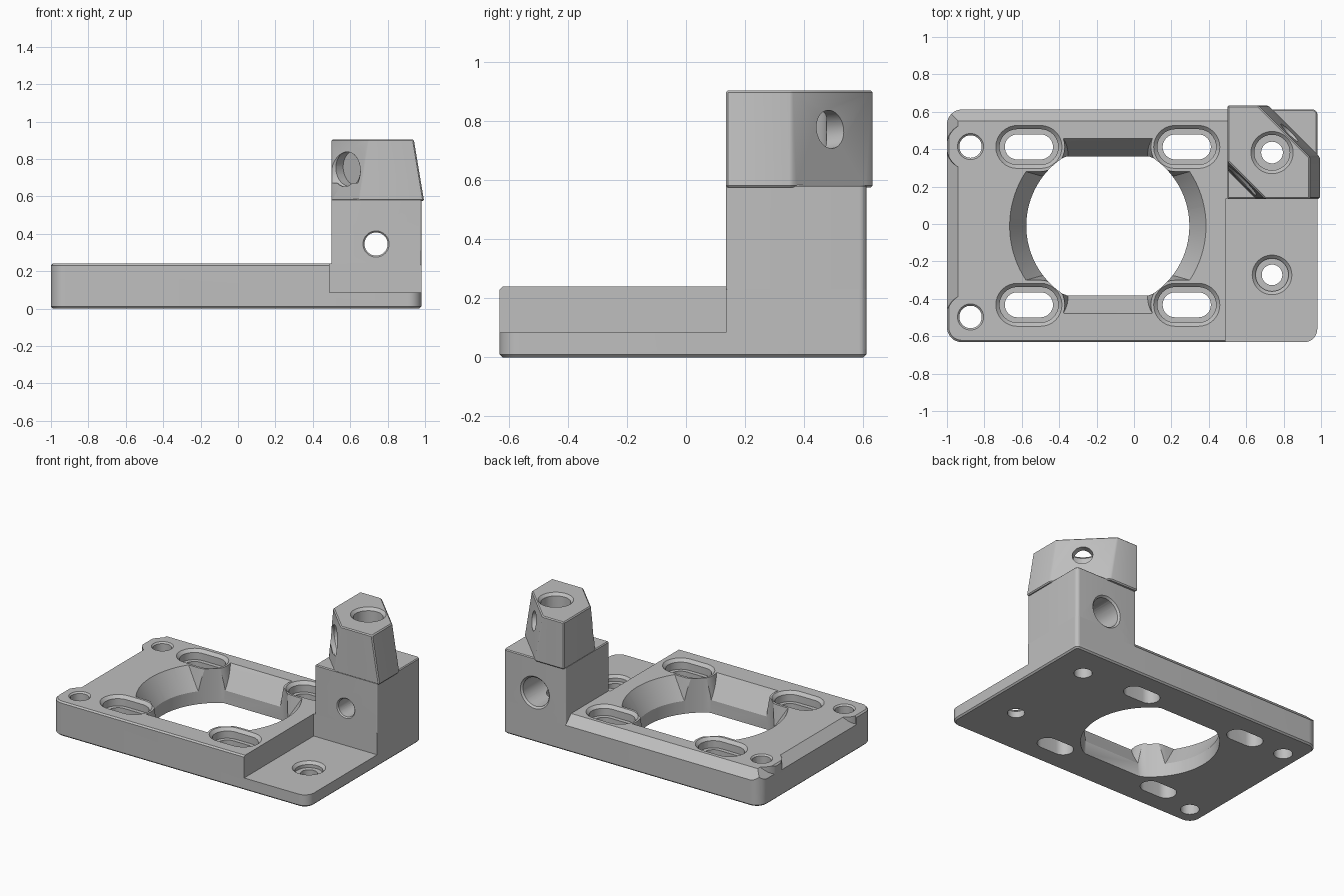
import bpy
import bmesh
from math import cos, sin, pi, radians
from mathutils import Vector

if "Cube" in bpy.data.objects:
    bpy.data.objects.remove(bpy.data.objects["Cube"], do_unlink=True)

metal = bpy.data.materials.new("plain_grey")
metal.use_nodes = True
grey = (0.52, 0.52, 0.52, 1)
metal.diffuse_color = grey
metal.node_tree.nodes["Principled BSDF"].inputs["Base Color"].default_value = grey


def hull(name, points, bevel=0.0):
    """Convex solid around the points, with optional chamfered edges."""
    bm = bmesh.new()
    for p in points:
        bm.verts.new(p)
    bmesh.ops.convex_hull(bm, input=bm.verts[:])
    bmesh.ops.dissolve_limit(bm, angle_limit=radians(0.5), verts=bm.verts[:], edges=bm.edges[:])
    if bevel:
        sharp = [e for e in bm.edges if e.calc_face_angle(0) > radians(30)]
        bmesh.ops.bevel(bm, geom=sharp, offset=bevel, segments=1, affect='EDGES')
    bmesh.ops.recalc_face_normals(bm, faces=bm.faces[:])
    mesh = bpy.data.meshes.new(name)
    bm.to_mesh(mesh)
    bm.free()
    mesh.materials.append(metal)
    obj = bpy.data.objects.new(name, mesh)
    bpy.context.collection.objects.link(obj)
    return obj


def combine(target, tool, operation='DIFFERENCE'):
    mod = target.modifiers.new("combine", 'BOOLEAN')
    mod.operation, mod.solver, mod.object = operation, 'EXACT', tool
    bpy.context.view_layer.objects.active = target
    bpy.ops.object.modifier_apply(modifier=mod.name)
    bpy.data.objects.remove(tool, do_unlink=True)


def box(x0, x1, y0, y1, z0, z1):
    return [(x, y, z) for x in (x0, x1) for y in (y0, y1) for z in (z0, z1)]


def capsule(cx, cy, half, r, z, n=32):
    """Outline of a slot with straight sides of length 2 * half."""
    pts = []
    for s in (1, -1):
        for i in range(n // 2 + 1):
            a = -pi / 2 + 2 * pi * i / n
            pts.append((cx + s * (half + r * cos(a)), cy + r * sin(a), z))
    return pts


def flat_circle(r, limit, z, n=96):
    """Circle around the main opening, cut flat at the front and back."""
    out = []
    for i in range(n):
        a = 2 * pi * i / n
        out.append((CX + r * cos(a), CY + max(-limit, min(limit, r * sin(a))), z))
    return out


def rounded(x0, x1, y0, y1, radii, z):
    """Rectangle with its own radius at each corner, starting front left."""
    pts = []
    corners = [(x0, y0, 1, 1), (x1, y0, -1, 1), (x1, y1, -1, -1), (x0, y1, 1, -1)]
    for (x, y, sx, sy), r in zip(corners, radii):
        for i in range(9):
            a = pi / 2 * i / 8
            pts.append((x + sx * r * (1 - cos(a)), y + sy * r * (1 - sin(a)), z))
    return pts


def slab(name, x0, x1, y0, y1, radii, z0, z1, bevel):
    return hull(name, [p for z in (z0, z1) for p in rounded(x0, x1, y0, y1, radii, z)], bevel)


def drill(target, start, axis, d0, d1, r0, r1=None, n=40):
    """Cut a cylinder or cone between two depths along an axis."""
    axis = Vector(axis).normalized()
    turn = axis.to_track_quat('Z', 'Y')
    pts = []
    for d, r in ((d0, r0), (d1, r1 or r0)):
        for i in range(n):
            a = 2 * pi * i / n
            pts.append(Vector(start) + turn @ Vector((r * cos(a), r * sin(a), d)))
    combine(target, hull("drill", pts))


def countersink(target, start, axis, r, c=0.018):
    drill(target, start, axis, -c, c * 1.5, r + 2 * c, r - c / 2)


CX, CY = -0.14, -0.01
LEFT, RIGHT, FRONT, BACK = -1.0, 0.98, -0.632, 0.612
STEP_X, POST_X, POST_Y = 0.49, 0.5, 0.135
TOP, PAD, SHOULDER, CROWN = 0.24, 0.085, 0.585, 0.905
DOWN = (0, 0, -1)

# Base plate with a lowered pad at the front corner
body = slab("mounting_bracket", LEFT, RIGHT, FRONT, BACK, (0.08, 0.07, 0.025, 0.08), 0, TOP, 0.01)
combine(body, hull("pad_cut", box(STEP_X, 1.2, -1, POST_Y, PAD, 0.5)))

# Sloped back edge and left edge, leaving round corner bosses
corner_holes = [(-0.874, 0.414), (-0.874, -0.497)]
slope = 0.06
profile = [(-slope - 0.02, 0.02), (0.02, 0.02), (0.02, -slope - 0.02)]
back_cut = hull("back_slope", [(x, BACK + d, TOP + h) for x in (-1.1, 0.6) for d, h in profile])
left_cut = hull("left_slope", [(LEFT - d, y, TOP + h) for y in (-0.45, 0.7) for d, h in profile])
for cut in (back_cut, left_cut):
    for x, y in corner_holes:
        drill(cut, (x, y, 0.4), DOWN, 0, 0.4, 0.12, 0.14)
    combine(body, cut)

# Main opening with a flared rim interrupted by the slot bosses
slots = [(CX + sx * 0.422, CY + sy * 0.422) for sx in (-1, 1) for sy in (-1, 1)]
flare = hull("flare", flat_circle(0.43, 0.365, 0.08) + flat_circle(0.537, 0.48, 0.26))
for x, y in slots:
    combine(flare, hull("boss", capsule(x, y, 0.06, 0.17, 0.02) + capsule(x, y, 0.06, 0.125, 0.28)))
combine(body, flare)
combine(body, hull("opening", flat_circle(0.436, 0.372, -0.1) + flat_circle(0.436, 0.372, 0.4)))

# Recessed mounting slots
for x, y in slots:
    for r0, z0, r1, z1 in ((0.067, -0.1, 0.067, 0.4), (0.095, 0.17, 0.095, 0.4),
                           (0.085, TOP - 0.03, 0.135, TOP + 0.02)):
        combine(body, hull("slot", capsule(x, y, 0.062, r0, z0) + capsule(x, y, 0.062, r1, z1)))

# Corner holes and recessed pad hole
for x, y in corner_holes:
    drill(body, (x, y, TOP), DOWN, -0.1, 0.5, 0.06)
    countersink(body, (x, y, TOP), DOWN, 0.06, 0.01)
pad_hole = (0.738, -0.272, PAD)
drill(body, pad_hole, DOWN, -0.1, 0.3, 0.055)
drill(body, pad_hole, DOWN, -0.1, 0.04, 0.088)
countersink(body, pad_hole, DOWN, 0.088)

# Upright post
post = slab("post", POST_X, RIGHT, POST_Y, BACK, (0.008, 0.008, 0.025, 0.008), 0.02, SHOULDER, 0.006)
combine(body, post, 'UNION')

# Tapered six-sided head with two cut corners
head_top = [(0.5, 0.633), (0.665, 0.633), (0.94, 0.358), (0.94, POST_Y), (0.7, POST_Y), (0.5, 0.335)]
head_low = [(0.5, 0.633), (0.72, 0.633), (0.995, 0.358), (0.995, POST_Y), (0.65, POST_Y), (0.5, 0.285)]
head = hull("head", [(x, y, CROWN) for x, y in head_top] +
            [(x, y, SHOULDER - 0.01) for x, y in head_low], 0.007)
combine(body, head, 'UNION')

# Vertical bore through the head and post
bore = (0.738, 0.382, CROWN)
drill(body, bore, DOWN, -0.1, 1.2, 0.058)
drill(body, bore, DOWN, -0.1, 0.24, 0.095)
countersink(body, bore, DOWN, 0.095)

# Front-to-back bore, wider at the back
front = (0.738, POST_Y, 0.345)
drill(body, front, (0, 1, 0), -0.1, 0.8, 0.062)
countersink(body, front, (0, 1, 0), 0.062, 0.008)
rear = (0.738, BACK, 0.345)
drill(body, rear, (0, -1, 0), -0.1, 0.24, 0.1)
countersink(body, rear, (0, -1, 0), 0.1, 0.012)

# Diagonal bore across the head, wider at the front corner
corner, across = (0.578, 0.235, 0.745), (1, 1, 0.11)
drill(body, corner, across, -0.3, 0.7, 0.065)
drill(body, corner, across, -0.3, 0.07, 0.092)
countersink(body, corner, across, 0.092, 0.015)

bpy.ops.object.select_all(action='DESELECT')
body.select_set(True)
bpy.context.view_layer.objects.active = body
bpy.ops.object.shade_smooth_by_angle(angle=radians(30))
